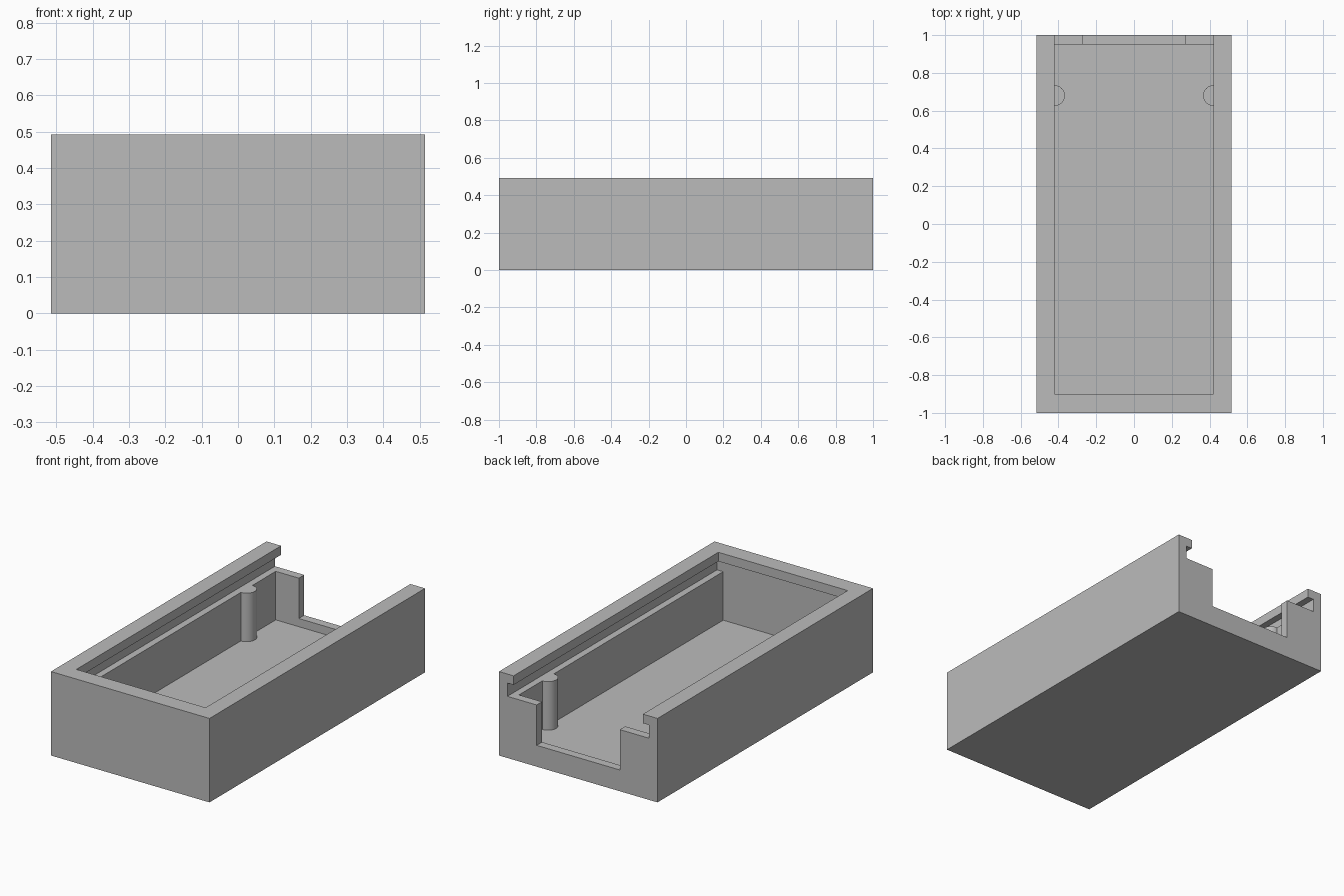
import bpy

cube = bpy.data.objects.get("Cube")
if cube:
    bpy.data.objects.remove(cube, do_unlink=True)

grey = bpy.data.materials.new("plain grey")
grey.use_nodes = True
grey.diffuse_color = (0.5, 0.5, 0.5, 1)
grey.node_tree.nodes["Principled BSDF"].inputs["Base Color"].default_value = (0.5, 0.5, 0.5, 1)

HALF_W, HEIGHT = 0.515, 0.493
LIP_X, SLOT_X = 0.42, 0.46        # opening and lid groove half widths
LEDGE_Z, LIP_Z = 0.362, 0.44      # bottom and top of the lid groove
FLOOR_Z, FRONT_IN, BACK_IN = 0.077, -0.945, 0.95
PAST = 1.2                        # cutters run past the open end


def block(name, x0, x1, y0, y1, z0, z1):
    bpy.ops.mesh.primitive_cube_add(
        size=1, location=((x0 + x1) / 2, (y0 + y1) / 2, (z0 + z1) / 2))
    obj = bpy.context.object
    obj.name = name
    obj.scale = (x1 - x0, y1 - y0, z1 - z0)
    bpy.ops.object.transform_apply(location=False, rotation=False, scale=True)
    return obj


def combine(target, other, operation):
    mod = target.modifiers.new(other.name, 'BOOLEAN')
    mod.object, mod.operation, mod.solver = other, operation, 'EXACT'
    bpy.context.view_layer.objects.active = target
    bpy.ops.object.modifier_apply(modifier=mod.name)
    bpy.data.objects.remove(other, do_unlink=True)


box = block("sliding_lid_box", -HALF_W, HALF_W, -1, 1, 0, HEIGHT)

# Main cavity, lid groove, top opening and the notch in the back wall
for cutter in (
    block("cavity", -LIP_X, LIP_X, FRONT_IN, BACK_IN, FLOOR_Z, LEDGE_Z + 0.02),
    block("lid_groove", -SLOT_X, SLOT_X, FRONT_IN, PAST, LEDGE_Z, LIP_Z),
    block("top_opening", -LIP_X, LIP_X, -0.9, PAST, LIP_Z - 0.02, HEIGHT + 0.1),
    block("back_notch", -0.27, 0.27, 0.9, PAST, 0.125, LEDGE_Z + 0.02),
):
    combine(box, cutter, 'DIFFERENCE')

# Round posts half sunk into the side walls, flush with the ledge
for side in (-1, 1):
    low = FLOOR_Z - 0.02
    bpy.ops.mesh.primitive_cylinder_add(
        vertices=48, radius=0.054, depth=LEDGE_Z - low,
        location=(side * LIP_X, 0.68, (LEDGE_Z + low) / 2))
    post = bpy.context.object
    post.name = "post"
    combine(box, post, 'UNION')

box.data.materials.clear()
box.data.materials.append(grey)
for face in box.data.polygons:
    face.material_index = 0
bpy.ops.object.select_all(action='DESELECT')
box.select_set(True)
bpy.context.view_layer.objects.active = box
bpy.ops.object.shade_smooth_by_angle()
